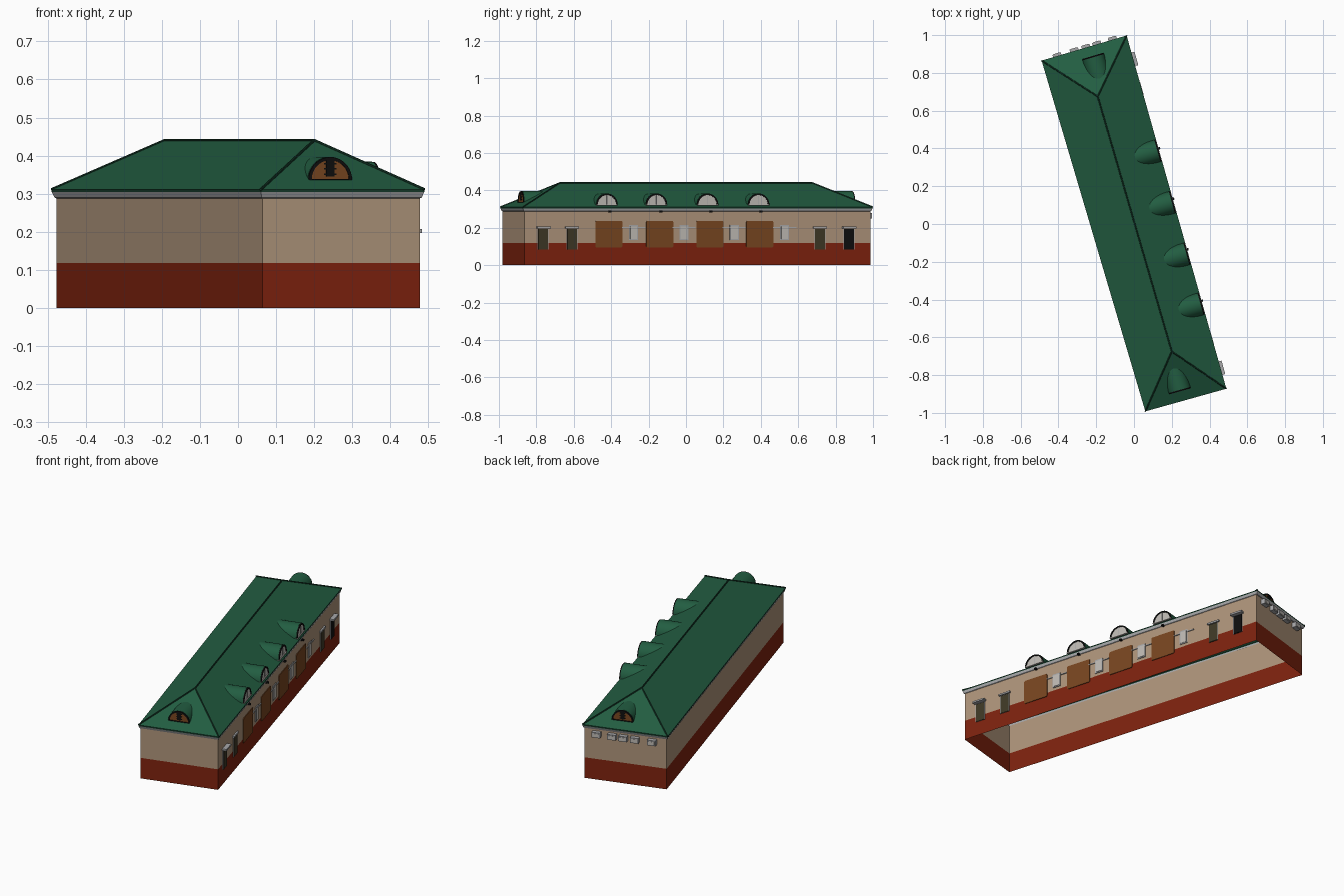
import bpy, bmesh, math
from mathutils import Matrix, Vector

if "Cube" in bpy.data.objects:
    bpy.data.objects.remove(bpy.data.objects["Cube"])


def material(name, r, g, b):
    m = bpy.data.materials.new(name)
    lin = [((c / 255 + 0.055) / 1.055) ** 2.4 if c > 10 else c / 255 / 12.92 for c in (r, g, b)]
    m.diffuse_color = (*lin, 1)
    m.use_nodes = True
    m.node_tree.nodes["Principled BSDF"].inputs["Base Color"].default_value = m.diffuse_color
    return m


BRICK = material("brick_red", 126, 34, 14)
TAN = material("tan_plaster", 174, 148, 122)
GREEN = material("roof_green", 34, 93, 65)
DARK = material("trim_green", 20, 56, 40)
GREY = material("stone_grey", 168, 168, 170)
WHITE = material("window_white", 190, 186, 180)
BROWN = material("door_brown", 120, 70, 32)
OLIVE = material("door_olive", 62, 56, 38)
BLACK = material("black", 14, 14, 14)

# Slightly skewed footprint, counter-clockwise: front, right, back, left corner
WALL = [Vector(p) for p in ((0.064, -0.980), (0.478, -0.864), (-0.043, 0.986), (-0.477, 0.857))]
EAVE = [Vector(p) for p in ((0.060, -0.992), (0.489, -0.872), (-0.039, 0.998), (-0.489, 0.865))]
RIDGE = [Vector((0.200, -0.675, 0.440)), Vector((-0.192, 0.675, 0.440))]


def make(name, bm, *mats, matrix=None):
    me = bpy.data.meshes.new(name)
    bm.to_mesh(me)
    bm.free()
    for m in mats:
        me.materials.append(m)
    ob = bpy.data.objects.new(name, me)
    if matrix:
        ob.matrix_world = matrix
    bpy.context.collection.objects.link(ob)
    return ob


def ring_stack(bm, rings):
    """Skin a stack of (corners, z) rings with quads."""
    loops = [[bm.verts.new((p.x, p.y, z)) for p in pts] for pts, z in rings]
    for a, b in zip(loops, loops[1:]):
        for i in range(4):
            j = (i + 1) % 4
            bm.faces.new((a[i], a[j], b[j], b[i]))
    return loops


def side_frame(i, t):
    """Frame on wall i at fraction t: x along the wall, y inward, z up."""
    p, q = WALL[i], WALL[(i + 1) % 4]
    u = (q - p).normalized()
    o = p.lerp(q, t)
    return Matrix(((u.x, -u.y, 0, o.x), (u.y, u.x, 0, o.y), (0, 0, 1, 0), (0, 0, 0, 1)))


def right_at(y):
    return side_frame(1, (y - WALL[1].y) / (WALL[2].y - WALL[1].y))


def block(name, frame, mat, x, z, w, h, out, back=-0.001, bevel=0):
    """Box on a wall: centre x, bottom z, width, height, projecting outwards."""
    bm = bmesh.new()
    d = out - back
    bmesh.ops.create_cube(bm, size=1, matrix=Matrix.Translation((x, -(out + back) / 2, z + h / 2))
                          @ Matrix.Diagonal((w, d, h, 1)))
    if bevel:
        edges = [e for e in bm.edges if abs(e.verts[0].co.y - e.verts[1].co.y) > d / 2]
        bmesh.ops.bevel(bm, geom=edges, offset=bevel, segments=2, affect='EDGES', profile=0.5)
    return make(name, bm, mat, matrix=frame)


def tube(name, a, b, r, mat):
    bm = bmesh.new()
    d = b - a
    m = Matrix.Translation((a + b) / 2) @ d.to_track_quat('Z', 'Y').to_matrix().to_4x4()
    bmesh.ops.create_cone(bm, cap_ends=True, segments=8, radius1=r, radius2=r, depth=d.length, matrix=m)
    make(name, bm, mat)


# Walls: open shell, brick plinth below plaster
bm = bmesh.new()
ring_stack(bm, [(WALL, 0), (WALL, 0.118), (WALL, 0.290)])
for f in bm.faces:
    f.material_index = 0 if f.calc_center_median().z < 0.118 else 1
make("walls", bm, BRICK, TAN)

# Cornice flaring out to the eaves
bm = bmesh.new()
mid = [w.lerp(e, 0.4) for w, e in zip(WALL, EAVE)]
ring_stack(bm, [(WALL, 0.288), (mid, 0.290), (EAVE, 0.305)])
make("cornice", bm, GREY)

# Hipped roof with a dark fascia
bm = bmesh.new()
a, b, c, d = ring_stack(bm, [(EAVE, 0.304), (EAVE, 0.311)])[1]
for f in bm.faces:
    f.material_index = 1
r0, r1 = (bm.verts.new(p) for p in RIDGE)
for vs in ((a, b, r0), (b, c, r1, r0), (c, d, r1), (d, a, r0, r1)):
    bm.faces.new(vs)
make("roof", bm, GREEN, DARK)

# Ridge and hip caps
tube("ridge_cap", RIDGE[0], RIDGE[1], 0.004, DARK)
for i, e in enumerate(EAVE):
    tube("hip_cap", Vector((e.x, e.y, 0.311)), RIDGE[0 if i < 2 else 1], 0.004, DARK)


def half_round(name, frame, mat, z, r, y0, y1, inner=0.0):
    """Half disc or half ring extruded from y0 to y1."""
    n = 20
    ang = [math.pi * k / n for k in range(n + 1)]
    pts = [(r * math.cos(t), r * math.sin(t)) for t in ang]
    if inner:
        pts += [(inner * math.cos(t), inner * math.sin(t)) for t in reversed(ang)]
    bm = bmesh.new()
    if inner:
        for k in range(n):
            m = len(pts) - 1
            quad = (pts[k], pts[k + 1], pts[m - k - 1], pts[m - k])
            bm.faces.new([bm.verts.new((x, y0, z + h)) for x, h in quad])
        bmesh.ops.remove_doubles(bm, verts=bm.verts, dist=1e-6)
    else:
        bm.faces.new([bm.verts.new((x, y0, z + h)) for x, h in pts])
    res = bmesh.ops.extrude_face_region(bm, geom=bm.faces[:])
    bmesh.ops.translate(bm, vec=(0, y1 - y0, 0),
                        verts=[v for v in res["geom"] if isinstance(v, bmesh.types.BMVert)])
    bmesh.ops.recalc_face_normals(bm, faces=bm.faces)
    ob = make(name, bm, mat, matrix=frame)
    for p in ob.data.polygons:
        p.use_smooth = len(p.vertices) == 4 and abs(p.normal.y) < 0.5 and p.normal.z > -0.01
    return ob


def dormer(frame, inset, z, depth, pane, wide):
    R = 0.060
    half_round("dormer_roof", frame, GREEN, z, R, inset, inset + depth)
    half_round("dormer_pane", frame, pane, z, 0.053, inset - 0.003, inset + 0.001)
    half_round("dormer_frame", frame, BLACK, z, R - 0.001, inset - 0.006, inset + 0.001, 0.051)
    block("dormer_sill", frame, BLACK if wide else WHITE, 0, z - 0.004, 0.116, 0.006, 0.008 - inset, -inset - 0.004)
    if wide:  # end dormers: dark central casement
        block("dormer_casement", frame, BLACK, 0, z + 0.008, 0.022, 0.044, 0.005 - inset, -inset)
        for k in range(3):
            block("dormer_bar", frame, BLACK, 0, z + 0.012 + k * 0.014, 0.034, 0.004, 0.005 - inset, -inset)
    else:
        block("dormer_mullion", frame, GREY, 0, z, 0.003, 0.052, 0.005 - inset, -inset)


for y in (-0.423, -0.158, 0.115, 0.388):
    dormer(right_at(y), 0.002, 0.324, 0.132, WHITE, False)
dormer(side_frame(0, 0.46), 0.050, 0.337, 0.118, BROWN, True)
dormer(side_frame(2, 0.43), 0.050, 0.337, 0.118, BROWN, True)

# Right side: garage doors with lamps above
for y in (-0.413, -0.141, 0.127, 0.394):
    block("garage_door", right_at(y), BROWN, 0, 0.095, 0.150, 0.142, 0.004, bevel=0.007)
    block("lamp", right_at(y + 0.004), BLACK, 0, 0.283, 0.012, 0.009, 0.016)

# Right side: windows with a ledge bar
for y in (-0.281, -0.012, 0.257, 0.526):
    f = right_at(y)
    block("window_frame", f, GREY, 0, 0.134, 0.050, 0.082, 0.004)
    block("window_pane", f, WHITE, 0, 0.140, 0.038, 0.068, 0.006)
    block("window_ledge", f, GREY, 0, 0.200, 0.130, 0.005, 0.005)

# Right side: small doors with canopies
for y, mat, out in ((-0.765, OLIVE, 0.024), (-0.610, OLIVE, 0.009),
                    (0.715, OLIVE, 0.009), (0.870, BLACK, 0.024)):
    f = right_at(y)
    block("door_frame", f, GREY, 0, 0.085, 0.060, 0.110, 0.003)
    block("small_door", f, mat, 0, 0.085, 0.054, 0.108, 0.005)
    block("door_canopy", f, GREY, 0, 0.197, 0.074, 0.010, out)

# Back wall: row of vent boxes under the eaves
for t in (0.155, 0.345, 0.48, 0.62, 0.83):
    f = side_frame(2, t)
    block("vent_box", f, GREY, 0, 0.250, 0.046, 0.030, 0.024)
    block("vent_grille", f, WHITE, 0, 0.256, 0.034, 0.018, 0.026, 0.02)
